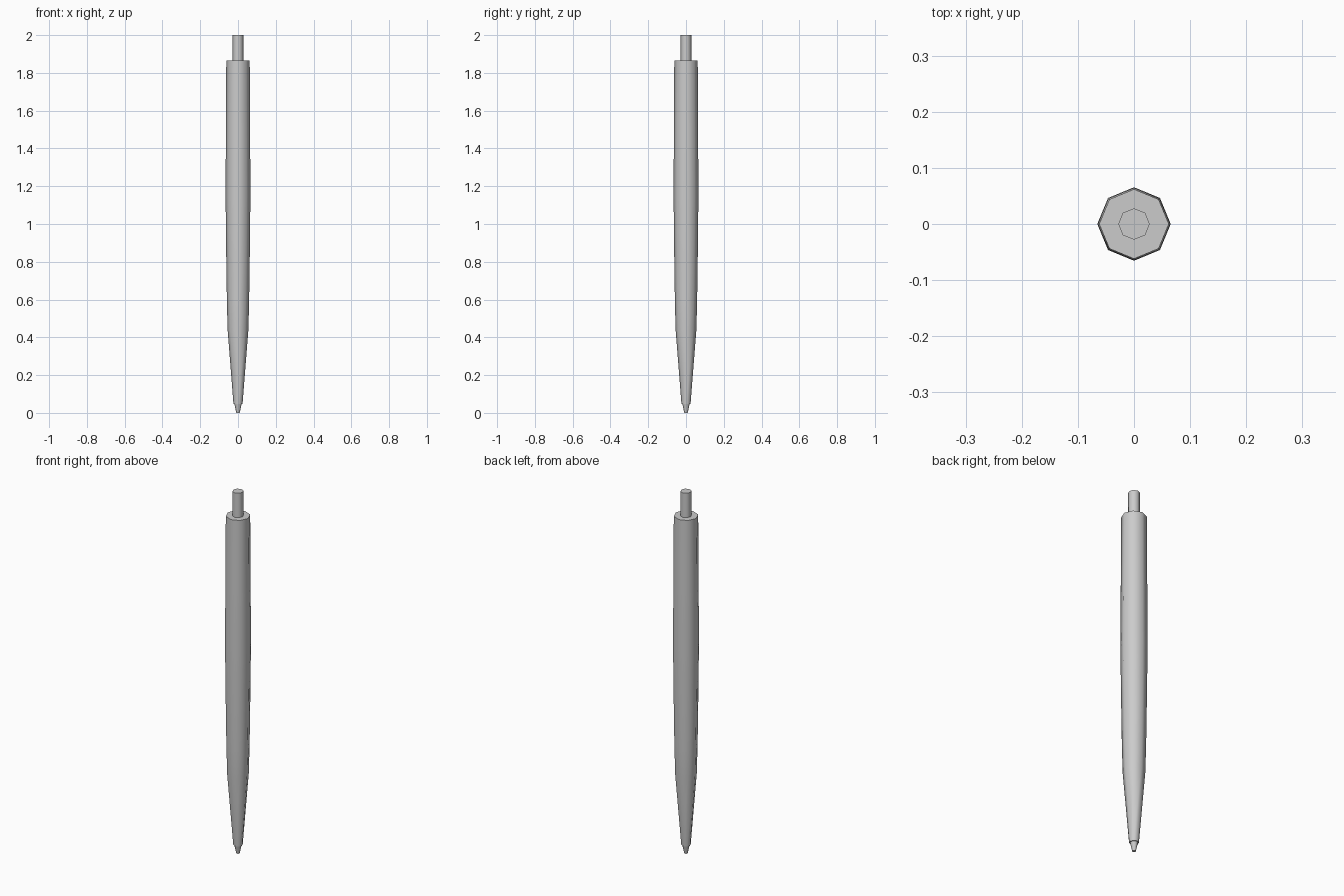
import bpy, bmesh, math

cube = bpy.data.objects.get("Cube")
if cube:
    bpy.data.objects.remove(cube)

SIDES = 8

grey = bpy.data.materials.new("light grey")
grey.use_nodes = True
colour = (0.6, 0.6, 0.6, 1)
grey.diffuse_color = colour
grey.node_tree.nodes["Principled BSDF"].inputs["Base Color"].default_value = colour


def turned_part(name, profile):
    """Closed octagonal solid from (radius, height) pairs, bottom to top."""
    bm = bmesh.new()
    rings = []
    for r, z in profile:
        angles = [math.tau * i / SIDES for i in range(SIDES)]
        rings.append([bm.verts.new((r * math.cos(a), r * math.sin(a), z)) for a in angles])
    for low, high in zip(rings, rings[1:]):
        for i in range(SIDES):
            j = (i + 1) % SIDES
            bm.faces.new((low[i], low[j], high[j], high[i]))
    bm.faces.new(rings[0][::-1])
    bm.faces.new(rings[-1])
    mesh = bpy.data.meshes.new(name)
    bm.to_mesh(mesh)
    bm.free()
    mesh.materials.append(grey)
    obj = bpy.data.objects.new(name, mesh)
    bpy.context.collection.objects.link(obj)
    # Smooth around the barrel, sharp at caps and steps
    bpy.ops.object.select_all(action="DESELECT")
    obj.select_set(True)
    bpy.context.view_layer.objects.active = obj
    bpy.ops.object.shade_smooth_by_angle(angle=math.radians(50))
    return obj


# Writing point
turned_part("tip", [(0.009, 0), (0.019, 0.047)])

# Tapered grip and slightly bulging barrel
turned_part("barrel", [(0.024, 0.047), (0.055, 0.44), (0.059, 0.6), (0.064, 0.95),
                       (0.0655, 1.15), (0.0645, 1.45), (0.062, 1.865)])

# Push button
turned_part("button", [(0.028, 1.865), (0.028, 2.0)])
